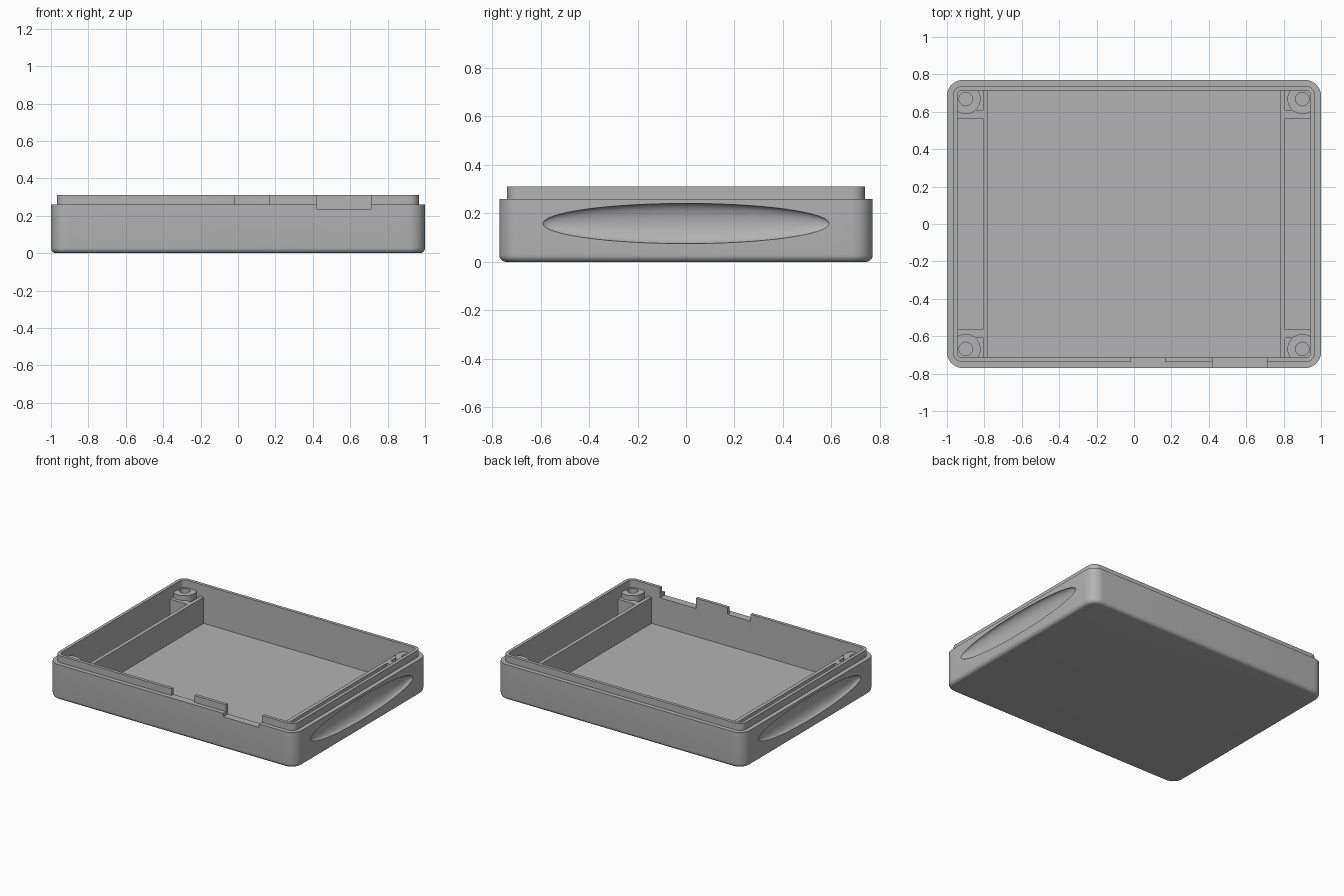
import bpy, bmesh
from math import cos, sin, pi, radians

cube = bpy.data.objects.get("Cube")
if cube:
    bpy.data.objects.remove(cube, do_unlink=True)

grey = bpy.data.materials.new("matte grey")
grey.use_nodes = True
COLOUR = (0.45, 0.45, 0.45, 1)
grey.diffuse_color = COLOUR
grey.node_tree.nodes["Principled BSDF"].inputs["Base Color"].default_value = COLOUR


def add(name, bm):
    bmesh.ops.recalc_face_normals(bm, faces=bm.faces)
    mesh = bpy.data.meshes.new(name)
    bm.to_mesh(mesh)
    bm.free()
    mesh.materials.append(grey)
    obj = bpy.data.objects.new(name, mesh)
    bpy.context.collection.objects.link(obj)
    return obj


def loft(name, rings, steps=10, at=(0, 0)):
    """Closed skin through rounded rectangles (half x, half y, radius, z)."""
    bm = bmesh.new()
    loops = []
    for hx, hy, r, z in rings:
        loop = []
        for k, (sx, sy) in enumerate(((1, 1), (-1, 1), (-1, -1), (1, -1))):
            for i in range(steps + 1):
                a = (k + i / steps) * pi / 2
                loop.append(bm.verts.new((at[0] + sx * (hx - r) + r * cos(a),
                                          at[1] + sy * (hy - r) + r * sin(a), z)))
        loops.append(loop)
    n = len(loops[0])
    for low, high in zip(loops, loops[1:]):
        for i in range(n):
            j = (i + 1) % n
            bm.faces.new((low[i], low[j], high[j], high[i]))
    bm.faces.new(loops[0][::-1])
    bm.faces.new(loops[-1])
    bmesh.ops.remove_doubles(bm, verts=bm.verts, dist=1e-5)
    return add(name, bm)


def box(name, x, y, z):
    bm = bmesh.new()
    bmesh.ops.create_cube(bm, size=1)
    for v in bm.verts:
        v.co = [lo + (c + 0.5) * (hi - lo) for c, (lo, hi) in zip(v.co, (x, y, z))]
    return add(name, bm)


def smooth(obj):
    bpy.ops.object.select_all(action="DESELECT")
    obj.select_set(True)
    bpy.context.view_layer.objects.active = obj
    bpy.ops.object.shade_smooth_by_angle(angle=radians(30))


def cut(obj, cutter):
    cutter.hide_render = True
    mod = obj.modifiers.new("cut", "BOOLEAN")
    mod.operation = "DIFFERENCE"
    mod.solver = "EXACT"
    mod.object = cutter
    bpy.context.view_layer.objects.active = obj
    bpy.ops.object.modifier_apply(modifier=mod.name)
    bpy.data.objects.remove(cutter, do_unlink=True)


# Tray shell: rounded bottom edge, outer wall, shelf, raised lip, cavity
F, R, FLOOR, SHELF, LIP = 0.028, 0.085, 0.03, 0.26, 0.31
rings = []
for i in range(7):
    a = i / 6 * pi / 2
    inset = F * (1 - sin(a))
    rings.append((1 - inset, 0.77 - inset, R - inset, F * (1 - cos(a))))
rings += [(1, 0.77, R, SHELF), (0.968, 0.738, 0.053, SHELF), (0.968, 0.738, 0.053, LIP),
          (0.945, 0.715, 0.03, LIP), (0.945, 0.715, 0.03, FLOOR)]
shell = loft("tray_shell", rings)

# Front lip gap and deeper front notch
cut(shell, box("lip_gap", (-0.02, 0.165), (-0.9, -0.7), (SHELF, 0.4)))
cut(shell, box("front_notch", (0.42, 0.71), (-0.9, -0.7), (0.235, 0.4)))

# Scooped finger grips on both sides
for side in (-1, 1):
    bm = bmesh.new()
    bmesh.ops.create_uvsphere(bm, u_segments=64, v_segments=32, radius=1)
    for v in bm.verts:
        v.co = (side + v.co.x * 0.045, v.co.y * 0.59, 0.158 + v.co.z * 0.083)
    cut(shell, add("grip_cutter", bm))
smooth(shell)

# Inner ribs, cross walls and screw posts
RIB_TOP = 0.22
for side, word in ((1, "left"), (-1, "right")):
    def span(a, b, s=side):
        return tuple(sorted((a * s, b * s)))
    box(word + "_rib", span(0.78, 0.807), (-0.73, 0.73), (0.02, RIB_TOP))
    for end, place in ((-1, "front"), (1, "back")):
        box(f"{place}_{word}_cross_wall", span(0.8, 0.955), span(0.565, 0.61, end),
            (0.02, RIB_TOP))
        r, h, top = 0.08, 0.036, 0.255
        post = loft(f"{place}_{word}_screw_post",
                    [(r, r, r, 0.02), (r, r, r, top), (h, h, h, top), (h, h, h, 0.08)],
                    at=(0.9 * side, 0.668 * end))
        smooth(post)
